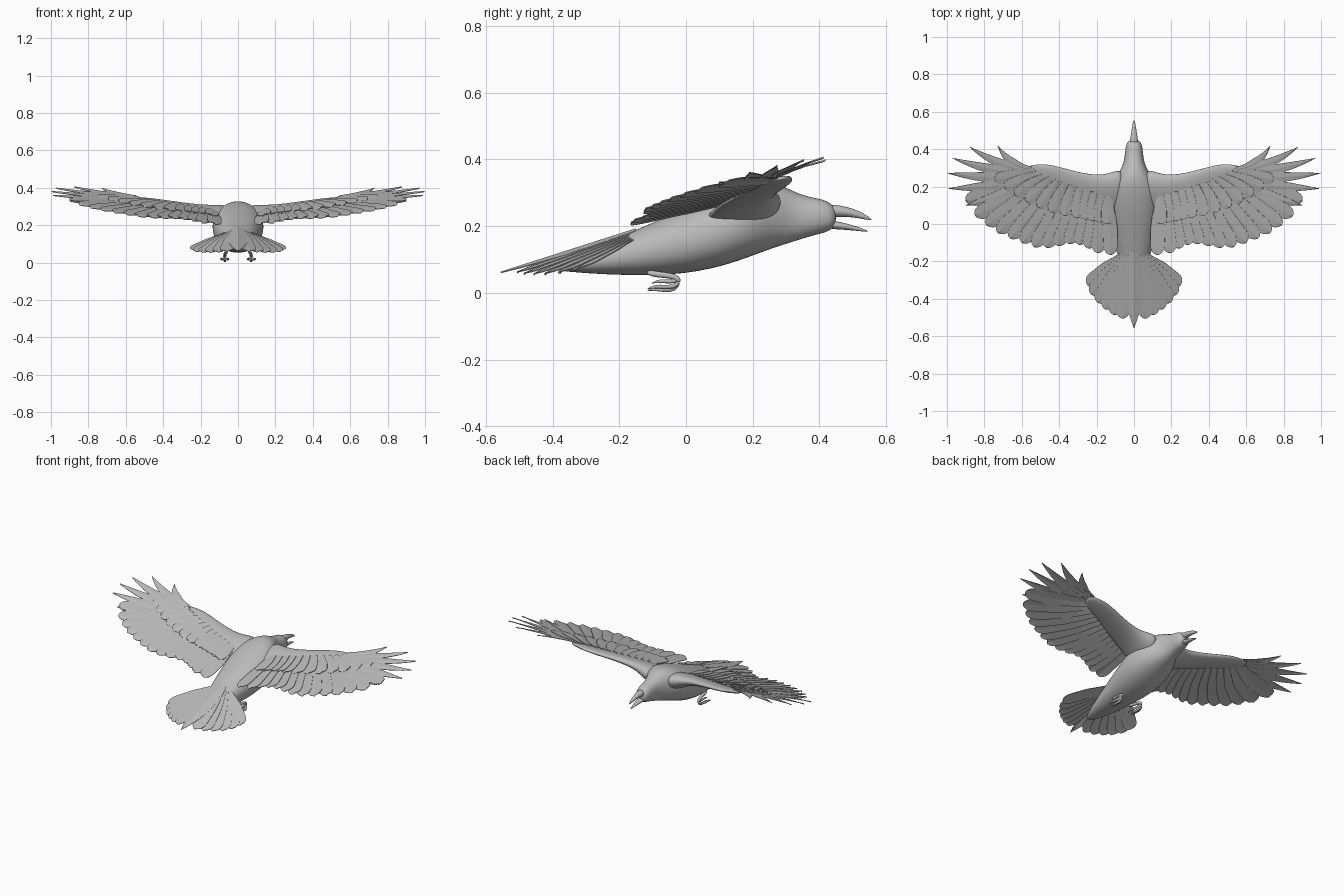
import bpy, bmesh, math
from mathutils import Vector

if "Cube" in bpy.data.objects:
    bpy.data.objects.remove(bpy.data.objects["Cube"])

grey = bpy.data.materials.new("plumage grey")
grey.diffuse_color = (0.5, 0.5, 0.5, 1)
grey.use_nodes = True
grey.node_tree.nodes["Principled BSDF"].inputs["Base Color"].default_value = grey.diffuse_color


def finish(name, bm, mirror=False, subsurf=0, solid=0):
    bmesh.ops.recalc_face_normals(bm, faces=bm.faces)
    me = bpy.data.meshes.new(name)
    bm.to_mesh(me)
    bm.free()
    me.materials.append(grey)
    ob = bpy.data.objects.new(name, me)
    bpy.context.collection.objects.link(ob)
    for p in me.polygons:
        p.use_smooth = solid == 0
    if solid:
        m = ob.modifiers.new("thickness", 'SOLIDIFY')
        m.thickness, m.offset = solid, 0
    if subsurf:
        m = ob.modifiers.new("smooth", 'SUBSURF')
        m.levels = m.render_levels = subsurf
    if mirror:
        ob.modifiers.new("mirror", 'MIRROR').use_mirror_merge = False
    return ob


def loft(bm, rings):
    """Skin a list of closed point rings and cap both ends."""
    vs = [[bm.verts.new(p) for p in r] for r in rings]
    n = len(vs[0])
    for a, b in zip(vs, vs[1:]):
        for i in range(n):
            bm.faces.new((a[i], a[(i + 1) % n], b[(i + 1) % n], b[i]))
    bm.faces.new(vs[0])
    bm.faces.new(vs[-1])


def oval(y, lo, hi, w, n=16, e=0.9):
    """Upright oval ring across the body axis."""
    ring = []
    for i in range(n):
        a = 2 * math.pi * i / n
        c, s = math.cos(a), math.sin(a)
        ring.append((w * math.copysign(abs(c) ** e, c), y,
                     (lo + hi) / 2 + (hi - lo) / 2 * math.copysign(abs(s) ** e, s)))
    return ring


def tube(bm, pts, radii, n=8):
    """Round limb along a path, lying mostly along y."""
    pts = [Vector(p) for p in pts]
    rings = []
    for i, p in enumerate(pts):
        d = (pts[min(i + 1, len(pts) - 1)] - pts[max(i - 1, 0)]).normalized()
        u = Vector((1, 0, 0))
        u = (u - d * u.dot(d)).normalized()
        v = d.cross(u)
        rings.append([p + (u * math.cos(2 * math.pi * k / n) + v * math.sin(2 * math.pi * k / n)) * radii[i]
                      for k in range(n)])
    loft(bm, rings)


def feather(bm, root, tip, width, surf, bend=0, pointed=False, lift=0, tilt=0.004, steps=12):
    """Flat vane with a raised shaft, laid on the surface surf(x, y)."""
    r, t2 = Vector(root), Vector(tip)
    d = t2 - r
    perp = Vector((-d.y, d.x)).normalized()
    rows = []
    for i in range(steps + 1):
        t = 1 - (1 - i / steps) ** 1.6
        c = r + d * t + perp * bend * 4 * t * (1 - t)
        w = width / 2 * (0.5 + 0.5 * min(1, t / 0.45))
        if pointed:
            w *= max(0.03, 1 - max(0, (t - 0.4) / 0.6) ** 1.8)
        elif t > 0.82:
            w *= max(0.1, math.sqrt(max(0, 1 - ((t - 0.82) / 0.18) ** 2)))
        row = []
        for s in (-1, 0, 1):
            p = c + perp * w * s
            row.append(bm.verts.new((p.x, p.y, surf(p.x, p.y) + lift + tilt * s + (0.002 if s == 0 else 0))))
        rows.append(row)
    for a, b in zip(rows, rows[1:]):
        for k in (0, 1):
            bm.faces.new((a[k], a[k + 1], b[k + 1], b[k]))


def wing_surface(x, y):
    return 0.24 + 0.08 * x + 0.22 * y


def tail_surface(x, y):
    return 0.235 + 0.32 * y - 0.18 * abs(x)


# Body and head: y, underside, top, half width
bm = bmesh.new()
loft(bm, [oval(*s) for s in (
    (-0.40, 0.068, 0.082, 0.02), (-0.32, 0.060, 0.115, 0.05), (-0.22, 0.053, 0.16, 0.078),
    (-0.10, 0.051, 0.212, 0.105), (0.0, 0.056, 0.255, 0.127), (0.10, 0.075, 0.295, 0.142),
    (0.18, 0.102, 0.322, 0.135), (0.24, 0.125, 0.333, 0.105), (0.29, 0.142, 0.323, 0.073),
    (0.33, 0.155, 0.302, 0.056), (0.37, 0.168, 0.288, 0.050), (0.41, 0.178, 0.282, 0.046),
    (0.437, 0.188, 0.268, 0.037), (0.45, 0.208, 0.248, 0.022))])
finish("body", bm, subsurf=2)

# Open beak
for name, sections in (
        ("upper_beak", ((0.42, 0.222, 0.268, 0.027), (0.46, 0.228, 0.264, 0.021), (0.50, 0.226, 0.254, 0.014),
                        (0.535, 0.220, 0.238, 0.008), (0.557, 0.216, 0.221, 0.002))),
        ("lower_beak", ((0.42, 0.190, 0.222, 0.025), (0.46, 0.190, 0.214, 0.018),
                        (0.51, 0.186, 0.201, 0.010), (0.547, 0.182, 0.186, 0.002)))):
    bm = bmesh.new()
    loft(bm, [oval(*s, n=10, e=1) for s in sections])
    finish(name, bm, subsurf=1)

# Wing arm: x, trailing y, leading y, thickness
bm = bmesh.new()
rings = []
for x, back, front, thick in ((0.05, 0.05, 0.30, 0.15), (0.11, 0.06, 0.285, 0.12), (0.16, 0.08, 0.268, 0.085),
                              (0.22, 0.10, 0.267, 0.062), (0.30, 0.13, 0.281, 0.05), (0.38, 0.17, 0.303, 0.042),
                              (0.46, 0.20, 0.323, 0.036), (0.53, 0.225, 0.320, 0.028), (0.58, 0.25, 0.308, 0.018)):
    ring = []
    for i in range(12):
        a = 2 * math.pi * i / 12
        u = 0.5 + 0.5 * math.cos(a)
        y = back + (front - back) * u
        ring.append((x, y, wing_surface(x, y) - thick * 0.28
                     + thick * 0.5 * math.sin(a) * (0.45 + 0.6 * u)))
    rings.append(ring)
loft(bm, rings)
finish("wing_arm", bm, mirror=True, subsurf=2)

# Spread primaries at the wing tip
bm = bmesh.new()
tips = [(0.727, 0.417), (0.877, 0.412), (0.97, 0.353), (0.998, 0.273), (0.99, 0.19), (0.90, 0.10)]
for i, tip in enumerate(tips):
    root = (0.55 - 0.012 * i, 0.295 - 0.012 * i)
    feather(bm, root, tip, 0.046 + 0.004 * i, wing_surface, bend=-0.028 + 0.004 * i,
            pointed=True, lift=0.006 - 0.002 * i, tilt=0.002)
finish("primary_feathers", bm, mirror=True, solid=0.003)

# Broad trailing flight feathers
bm = bmesh.new()
tips = [(0.90, 0.125), (0.85, 0.045), (0.79, -0.005), (0.73, -0.045), (0.665, -0.075), (0.60, -0.1), (0.535, -0.122),
        (0.47, -0.125), (0.41, -0.115), (0.35, -0.105), (0.295, -0.11), (0.245, -0.13), (0.195, -0.155), (0.125, -0.165)]
for i, tip in enumerate(tips):
    k = i / (len(tips) - 1)
    root = (0.55 - 0.42 * k, 0.26 - 0.14 * k)
    feather(bm, root, tip, 0.088 - 0.012 * k, wing_surface, bend=-0.012 * (1 - k), lift=-0.006)
finish("flight_feathers", bm, mirror=True, solid=0.003)

# Shorter covert feathers over the flight feathers
bm = bmesh.new()
for i in range(12):
    k = i / 11
    root = (0.56 - 0.42 * k, 0.275 - 0.125 * k)
    ang = math.radians(-12 - 78 * min(1, k * 1.5))
    length = 0.19 - 0.04 * k
    tip = (root[0] + length * math.cos(ang), root[1] + length * math.sin(ang))
    feather(bm, root, tip, 0.07, wing_surface, lift=0.003, steps=8)
finish("covert_feathers", bm, mirror=True, solid=0.003)

# Fanned tail, outer feathers tucked under the middle one
bm = bmesh.new()
tips = [(0.065, -0.505), (0.11, -0.485), (0.155, -0.455), (0.195, -0.42), (0.23, -0.375), (0.25, -0.325)]
for i, (x, y) in enumerate(tips):
    for side in (-1, 1):
        feather(bm, (side * (0.012 + 0.009 * i), -0.17), (side * x, y), 0.08, tail_surface,
                lift=-0.003 * i, tilt=0.003 * side)
feather(bm, (0, -0.15), (0, -0.555), 0.11, tail_surface, pointed=True, lift=0.003, tilt=0)
finish("tail_feathers", bm, solid=0.003)

# Tucked legs with curled toes
bm = bmesh.new()
tube(bm, [(0.06, -0.12, 0.062), (0.064, -0.08, 0.054), (0.068, -0.045, 0.052), (0.07, -0.025, 0.044),
          (0.07, -0.02, 0.03)], [0.010, 0.010, 0.009, 0.010, 0.008])
for x, drop in ((0.052, 0), (0.07, -0.009), (0.09, 0)):
    tube(bm, [(0.07, -0.02, 0.034), ((x + 0.07) / 2, -0.035, 0.018 + drop), (x, -0.065, 0.017 + drop),
              (x, -0.092, 0.021 + drop), (x, -0.118, 0.011 + drop * 0.5)],
         [0.007, 0.008, 0.007, 0.006, 0.001])
tube(bm, [(0.07, -0.022, 0.038), (0.074, -0.05, 0.033), (0.074, -0.08, 0.037), (0.074, -0.105, 0.028)],
     [0.007, 0.007, 0.006, 0.001])
finish("legs", bm, mirror=True, subsurf=1)
